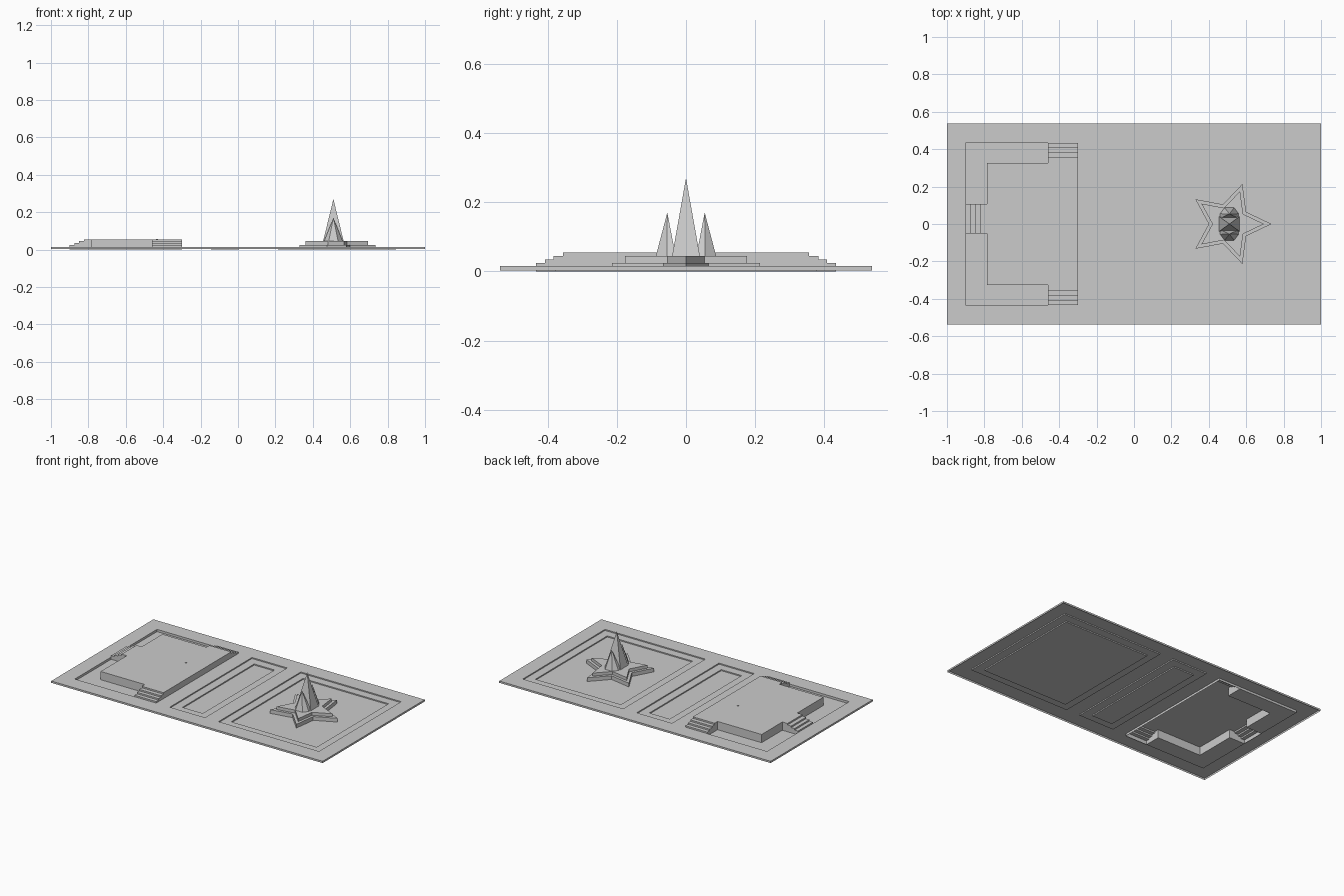
import bpy, bmesh, math
from mathutils import Vector

if "Cube" in bpy.data.objects:
    bpy.data.objects.remove(bpy.data.objects["Cube"], do_unlink=True)

stone = bpy.data.materials.new("grey_stone")
stone.use_nodes = True
GREY = (0.6, 0.6, 0.6, 1)
stone.diffuse_color = GREY
stone.node_tree.nodes["Principled BSDF"].inputs["Base Color"].default_value = GREY

GROUND, LEDGE, FLOOR, DECK = 0.015, 0.0075, 0.0, 0.055


def finish(name, bm):
    bmesh.ops.remove_doubles(bm, verts=bm.verts, dist=1e-5)
    mesh = bpy.data.meshes.new(name)
    bm.to_mesh(mesh)
    bm.free()
    mesh.materials.append(stone)
    obj = bpy.data.objects.new(name, mesh)
    bpy.context.collection.objects.link(obj)
    return obj


def face(bm, points):
    return bm.faces.new([bm.verts.new(p) for p in points])


def panel(bm, rect, z, holes=()):
    """Flat rectangle (x0, x1, y0, y1) facing up, with rectangular holes."""
    rects = [rect, *holes]
    xs = sorted({v for r in rects for v in r[:2]})
    ys = sorted({v for r in rects for v in r[2:]})
    for x0, x1 in zip(xs, xs[1:]):
        for y0, y1 in zip(ys, ys[1:]):
            cx, cy = (x0 + x1) / 2, (y0 + y1) / 2
            if not any(h[0] < cx < h[1] and h[2] < cy < h[3] for h in holes):
                face(bm, [(x0, y0, z), (x1, y0, z), (x1, y1, z), (x0, y1, z)])


def walls(bm, path, z0, z1):
    """Upright faces to the right-hand side of a path."""
    for (ax, ay), (bx, by) in zip(path, path[1:]):
        face(bm, [(ax, ay, z0), (bx, by, z0), (bx, by, z1), (ax, ay, z1)])


def loop(rect, inward=False):
    x0, x1, y0, y1 = rect
    path = [(x0, y0), (x1, y0), (x1, y1), (x0, y1), (x0, y0)]
    return path[::-1] if inward else path


def inset(rect, d):
    return (rect[0] + d, rect[1] - d, rect[2] + d, rect[3] - d)


# Base slab with its three openings
SLAB = (-1, 1, -0.5375, 0.5375)
COURT = (-0.9, -0.3, -0.433, 0.433)
POOL = (-0.2, 0.06, -0.433, 0.433)
PLAZA = (0.16, 0.9, -0.433, 0.433)
bm = bmesh.new()
panel(bm, SLAB, GROUND, [COURT, POOL, PLAZA])
walls(bm, loop(SLAB), 0.003, GROUND)
finish("base_slab", bm)

# Sunken areas that step down twice
for name, outer in (("middle_basin", POOL), ("monument_plaza", PLAZA)):
    inner = inset(outer, 0.055)
    bm = bmesh.new()
    walls(bm, loop(outer, True), LEDGE, GROUND)
    panel(bm, outer, LEDGE, [inner])
    walls(bm, loop(inner, True), FLOOR, LEDGE)
    panel(bm, inner, FLOOR)
    finish(name, bm)

# Sunken walk around the platform
PLAT = (-0.785, -0.3, -0.325, 0.325)
STAIR_X = -0.46
SIDE_Y = (-0.05, 0.107)
left_stair = (COURT[0], PLAT[0], *SIDE_Y)
back_stair = (STAIR_X, PLAT[1], PLAT[3], COURT[3])
front_stair = (STAIR_X, PLAT[1], COURT[2], PLAT[2])
bm = bmesh.new()
panel(bm, COURT, FLOOR, [PLAT, left_stair, back_stair, front_stair])
walls(bm, loop(COURT, True), FLOOR, GROUND)
finish("sunken_walk", bm)

# Hollow platform, its walls left open behind the stairs
bm = bmesh.new()
panel(bm, PLAT, DECK)
x0, x1, y0, y1 = PLAT
walls(bm, [(x0, SIDE_Y[0]), (x0, y0), (STAIR_X, y0)], FLOOR, DECK)
walls(bm, [(x1, y0), (x1, y1)], FLOOR, DECK)
walls(bm, [(STAIR_X, y1), (x0, y1), (x0, SIDE_Y[1])], FLOOR, DECK)
finish("platform", bm)


def stairs(name, foot, outward, across, width, run):
    """Hollow flight of four treads climbing inward from the foot point."""
    foot, out, side = Vector(foot), Vector(outward), Vector(across) * width
    cuts = [0, 0.025, 0.05, 0.077, run]
    bm = bmesh.new()
    low = FLOOR
    for i in range(4):
        top = GROUND + 0.01 * (i + 1)
        near = foot - out * cuts[i]
        far = foot - out * cuts[i + 1]
        up, down, base = (Vector((0, 0, h)) for h in (top, low, FLOOR))
        face(bm, [near + down, near + side + down, near + side + up, near + up])
        face(bm, [near + up, near + side + up, far + side + up, far + up])
        for s in (Vector(), side):
            face(bm, [near + s + base, near + s + up, far + s + up, far + s + base])
        low = top
    bmesh.ops.remove_doubles(bm, verts=bm.verts, dist=1e-5)
    bmesh.ops.recalc_face_normals(bm, faces=bm.faces)
    finish(name, bm)


run = COURT[3] - PLAT[3]
width = PLAT[1] - STAIR_X
stairs("back_stairs", (STAIR_X, COURT[3], 0), (0, 1, 0), (1, 0, 0), width, run)
stairs("front_stairs", (STAIR_X, COURT[2], 0), (0, -1, 0), (1, 0, 0), width, run)
stairs("side_stairs", (COURT[0], SIDE_Y[0], 0), (-1, 0, 0), (0, 1, 0),
       SIDE_Y[1] - SIDE_Y[0], PLAT[0] - COURT[0])

# Small marker on the deck
bm = bmesh.new()
marker = (-0.438, -0.428, 0.068, 0.074)
panel(bm, marker, 0.058)
walls(bm, loop(marker), DECK, 0.058)
finish("deck_marker", bm)

# Two-tier star plinth
CX = 0.51
for name, radius, z0, z1 in (("lower_star", 0.225, FLOOR, 0.025),
                             ("upper_star", 0.185, 0.025, 0.045)):
    path = []
    for i in range(10):
        r = radius if i % 2 == 0 else radius * 0.49
        a = math.pi * i / 5
        path.append((CX + r * math.cos(a), r * math.sin(a)))
    bm = bmesh.new()
    face(bm, [(x, y, z1) for x, y in path])
    walls(bm, path + path[:1], z0, z1)
    finish(name, bm)


def spire(name, base, apex):
    bm = bmesh.new()
    tip = (CX, *apex)
    for (ax, ay), (bx, by) in zip(base, base[1:] + base[:1]):
        face(bm, [(CX + ax, ay, 0.045), (CX + bx, by, 0.045), tip])
    bmesh.ops.remove_doubles(bm, verts=bm.verts, dist=1e-5)
    bmesh.ops.recalc_face_normals(bm, faces=bm.faces)
    finish(name, bm)


# Tall middle spire with a shorter chamfered one on each side
spire("middle_spire", [(-0.055, -0.04), (0.055, -0.04), (0.055, 0.04), (-0.055, 0.04)],
      (0, 0.27))
half = [(0.05, 0.03), (0.05, 0.055), (0.025, 0.087)]
outline = half + [(-x, y) for x, y in reversed(half)]
for name, s in (("back_spire", 1), ("front_spire", -1)):
    spire(name, [(x, s * y) for x, y in outline], (s * 0.054, 0.17))
